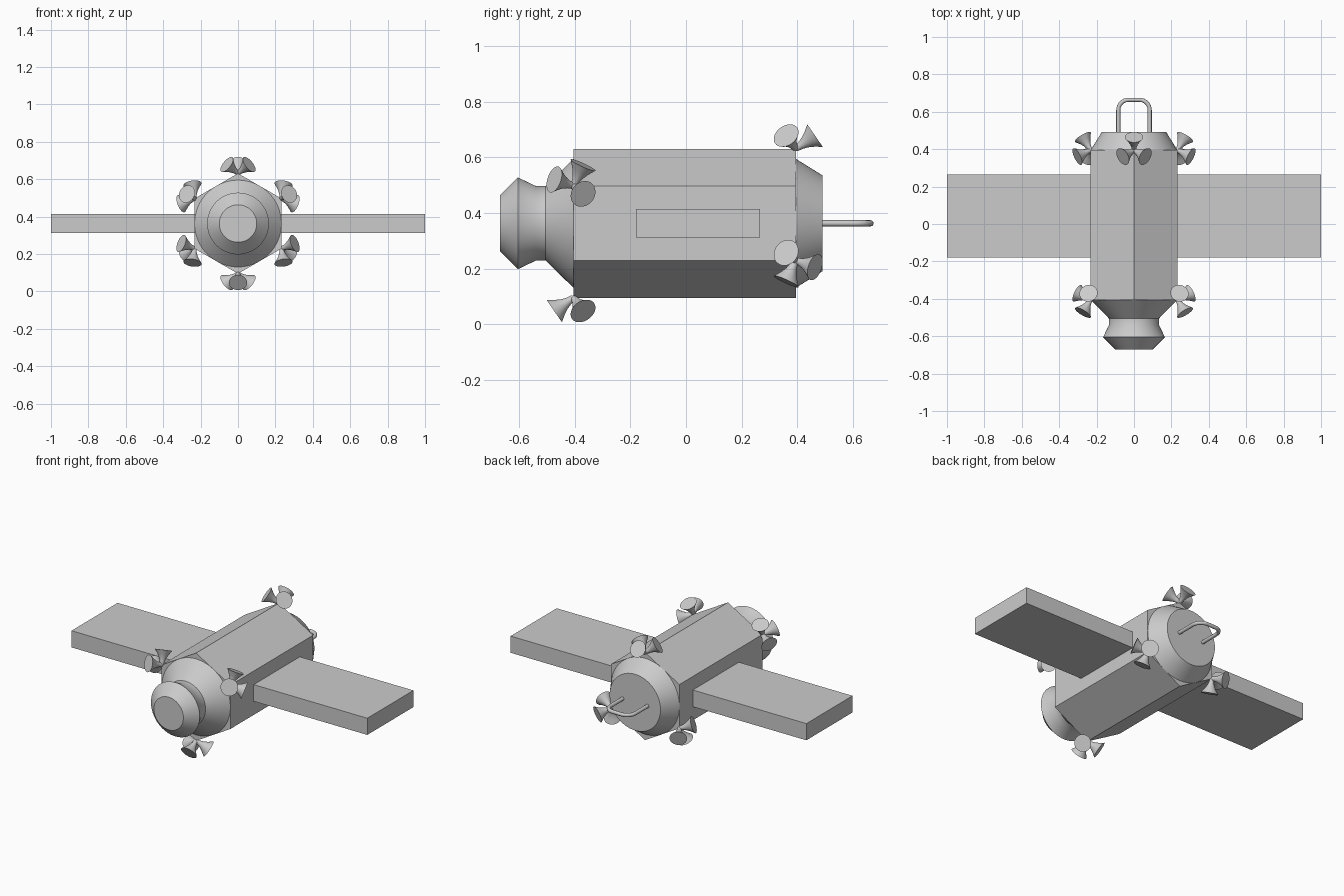
import bpy, bmesh
from math import sin, cos, pi, radians
from mathutils import Vector, Matrix

cube = bpy.data.objects.get("Cube")
if cube:
    bpy.data.objects.remove(cube)

MID = 0.363      # height of the long axis
HEX = 0.268      # hull corner radius
FLAT = HEX * cos(pi / 6)
FRONT, REAR = -0.405, 0.395

grey = bpy.data.materials.new("Hull Grey")
grey.use_nodes = True
colour = (0.6, 0.6, 0.6, 1)
grey.diffuse_color = colour
grey.node_tree.nodes["Principled BSDF"].inputs["Base Color"].default_value = colour


def finish(name, bm, smooth=False):
    bmesh.ops.recalc_face_normals(bm, faces=bm.faces)
    mesh = bpy.data.meshes.new(name)
    bm.to_mesh(mesh)
    bm.free()
    mesh.materials.append(grey)
    obj = bpy.data.objects.new(name, mesh)
    bpy.context.collection.objects.link(obj)
    if smooth:
        bpy.ops.object.select_all(action='DESELECT')
        obj.select_set(True)
        bpy.context.view_layer.objects.active = obj
        bpy.ops.object.shade_smooth_by_angle(angle=radians(30))
    return obj


def lathe(bm, profile, start, axis, sides):
    """Closed solid of (distance, radius) rings along an axis."""
    turn = Vector(axis).to_track_quat('Z', 'Y')
    rings = []
    for dist, rad in profile:
        rings.append([bm.verts.new(Vector(start) + turn @ Vector(
            (rad * cos(2 * pi * i / sides), rad * sin(2 * pi * i / sides), dist)))
            for i in range(sides)])
    for a, b in zip(rings, rings[1:]):
        for i in range(sides):
            j = (i + 1) % sides
            bm.faces.new((a[i], a[j], b[j], b[i]))
    bm.faces.new(rings[0])
    bm.faces.new(rings[-1])


# Hexagonal hull with a corner at the top
bm = bmesh.new()
corners = [Vector((HEX * cos(radians(a)), FRONT, MID + HEX * sin(radians(a))))
           for a in range(30, 390, 60)]
face = bm.faces.new([bm.verts.new(c) for c in corners])
ext = bmesh.ops.extrude_face_region(bm, geom=[face])
bmesh.ops.translate(bm, vec=(0, REAR - FRONT, 0),
                    verts=[v for v in ext["geom"] if isinstance(v, bmesh.types.BMVert)])
if not face.is_valid or len(bm.faces) < 8:
    bmesh.ops.holes_fill(bm, edges=bm.edges)
finish("hull", bm)

# Round nose with a waist, and the rear cap
for name, y, way, profile in (
        ("nose", FRONT, -1, [(0, FLAT), (0.1, 0.134), (0.135, 0.134), (0.2, 0.165), (0.265, 0.1)]),
        ("rear_cap", REAR, 1, [(0, FLAT), (0.097, 0.172)])):
    bm = bmesh.new()
    lathe(bm, profile, (0, y, MID), (0, way, 0), 64)
    finish(name, bm, True)

# Side panels
for name, side in (("left_panel", 1), ("right_panel", -1)):
    bm = bmesh.new()
    bmesh.ops.create_cube(bm, size=1)
    bmesh.ops.scale(bm, vec=(1 - FLAT, 0.445, 0.102), verts=bm.verts)
    bmesh.ops.translate(bm, vec=(side * (1 + FLAT) / 2, 0.043, MID), verts=bm.verts)
    finish(name, bm)

# Thruster clusters: three bells on alternate hull corners at each end
bell = [(0, 0.011), (0.02, 0.014), (0.04, 0.021), (0.06, 0.032), (0.084, 0.049)]
for end, y, way, angles in (("front", FRONT, -1, (30, 150, 270)),
                            ("rear", REAR, 1, (90, 210, 330))):
    for n, a in enumerate(angles):
        out = Vector((cos(radians(a)), 0, sin(radians(a))))
        base = Vector((0, y, MID)) + out * HEX
        bm = bmesh.new()
        for spin in (0, 120, 240):
            along = Matrix.Rotation(radians(spin), 3, out) @ Vector((0, way, 0))
            lathe(bm, bell, base, out * 0.567 + along * 0.824, 32)
        finish(f"{end}_thrusters_{n + 1}", bm, True)

# Rear handle: a bent tube with rounded corners
half, tip, bend = 0.084, 0.664, 0.055
arc = [(half - bend + bend * cos(t * pi / 16), tip - bend + bend * sin(t * pi / 16))
       for t in range(9)]
right_side = [(half, 0.48)] + arc
path = right_side + [(-x, y) for x, y in reversed(right_side)]
curve = bpy.data.curves.new("rear_handle", 'CURVE')
curve.dimensions = '3D'
curve.bevel_depth = 0.011
curve.bevel_resolution = 4
curve.use_fill_caps = True
spline = curve.splines.new('POLY')
spline.points.add(len(path) - 1)
for p, (x, y) in zip(spline.points, path):
    p.co = (x, y, MID, 1)
spline.use_smooth = True
curve.materials.append(grey)
handle = bpy.data.objects.new("rear_handle", curve)
bpy.context.collection.objects.link(handle)
